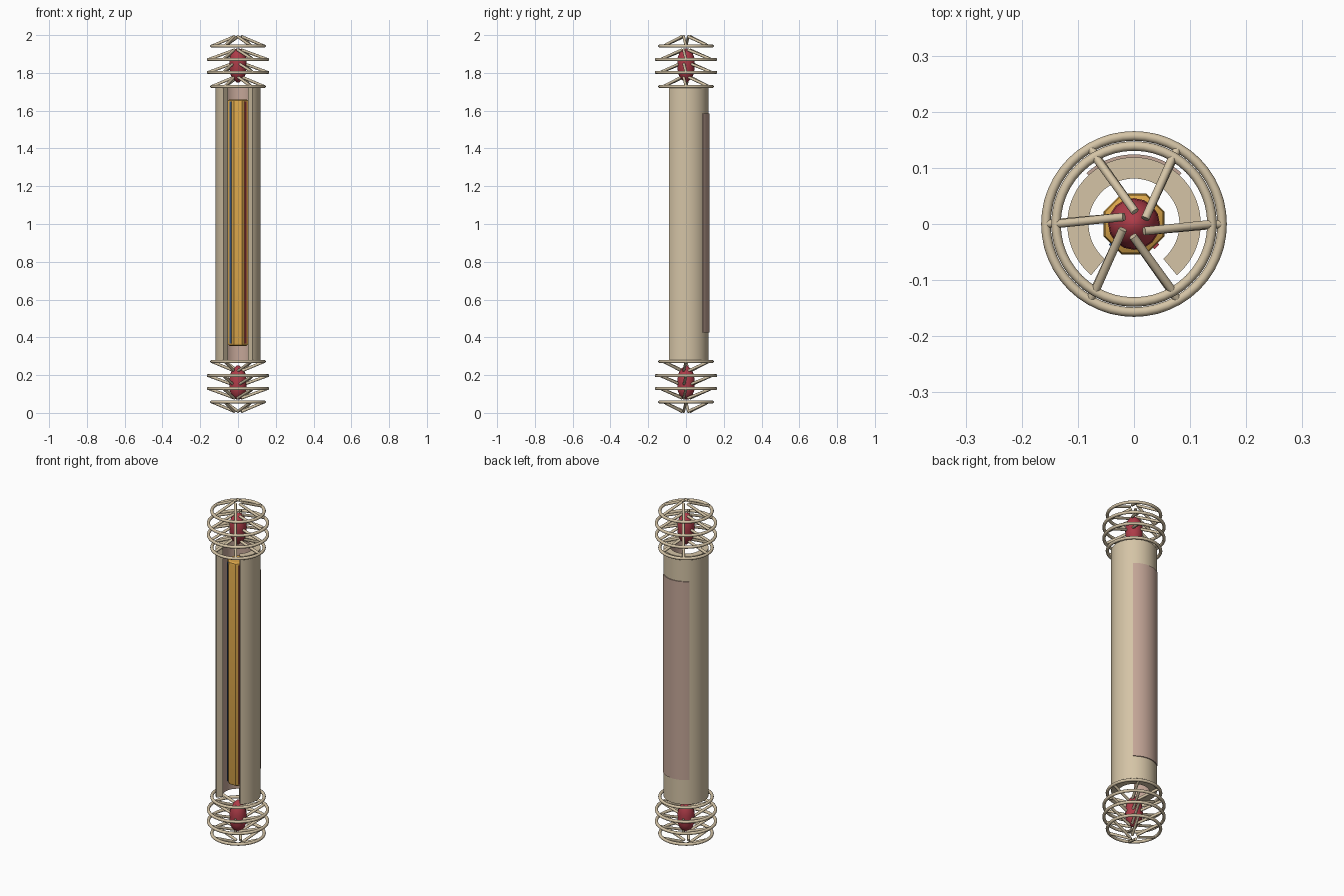
import bpy, bmesh, math
from mathutils import Vector, Matrix

if "Cube" in bpy.data.objects:
    bpy.data.objects.remove(bpy.data.objects["Cube"])


def material(name, rgb):
    m = bpy.data.materials.new(name)
    m.diffuse_color = (*rgb, 1)
    m.use_nodes = True
    m.node_tree.nodes["Principled BSDF"].inputs["Base Color"].default_value = m.diffuse_color
    return m


TAN = material("warm_tan", (0.66, 0.55, 0.38))
PINK = material("dusty_pink", (0.55, 0.38, 0.31))
GOLD = material("gold", (0.72, 0.39, 0.07))
RED = material("crimson", (0.42, 0.045, 0.065))
BLUE = material("blue", (0.06, 0.16, 0.40))


def finish(name, bm, mats, angle=35):
    bmesh.ops.recalc_face_normals(bm, faces=bm.faces)
    me = bpy.data.meshes.new(name)
    bm.to_mesh(me)
    bm.free()
    ob = bpy.data.objects.new(name, me)
    bpy.context.collection.objects.link(ob)
    for m in mats:
        me.materials.append(m)
    bpy.ops.object.select_all(action='DESELECT')
    ob.select_set(True)
    bpy.context.view_layer.objects.active = ob
    bpy.ops.object.shade_smooth_by_angle(angle=math.radians(angle))
    return ob


def curved_plate(name, r0, r1, half_angle, z0, z1, mats, n=48):
    """Upright arc wall centred on the back; the inner face takes the last material."""
    bm = bmesh.new()
    sections = []
    for i in range(n + 1):
        a = math.radians(90 - half_angle + 2 * half_angle * i / n)
        c, s = math.cos(a), math.sin(a)
        sections.append([bm.verts.new((r * c, r * s, z))
                         for r, z in ((r0, z0), (r1, z0), (r1, z1), (r0, z1))])
    for p, q in zip(sections, sections[1:]):
        for k in range(4):
            f = bm.faces.new((p[k], p[(k + 1) % 4], q[(k + 1) % 4], q[k]))
            if k == 3:
                f.material_index = len(mats) - 1
    bm.faces.new(sections[0])
    bm.faces.new(sections[-1][::-1])
    return finish(name, bm, mats)


def lathe(name, profile, n, mat, angle, turn=0.0):
    bm = bmesh.new()
    rings = [[bm.verts.new((r * math.cos(turn + math.tau * i / n),
                            r * math.sin(turn + math.tau * i / n), z))
              for i in range(n)] for r, z in profile]
    for a, b in zip(rings, rings[1:]):
        for i in range(n):
            j = (i + 1) % n
            bm.faces.new((a[i], a[j], b[j], b[i]))
    bm.faces.new(rings[0][::-1])
    bm.faces.new(rings[-1])
    return finish(name, bm, [mat], angle)


def rod(bm, p, q, r):
    d = q - p
    mat = Matrix.Translation((p + q) / 2) @ d.to_track_quat('Z', 'Y').to_matrix().to_4x4()
    bmesh.ops.create_cone(bm, cap_ends=True, segments=12, radius1=r, radius2=r,
                          depth=d.length, matrix=mat)


# Open-fronted casing with a pink lining, and the panel on its back
curved_plate("casing", 0.081, 0.119, 140, 0.28, 1.73, [TAN, PINK])
curved_plate("back_panel", 0.117, 0.124, 43, 0.425, 1.585, [PINK])

# Eight-sided core with softened ends
R = 0.0585
lathe("core", [(R - 0.012, 0.355), (R - 0.003, 0.36), (R, 0.372),
               (R, 1.643), (R - 0.003, 1.655), (R - 0.012, 1.66)],
      8, GOLD, 25, math.pi / 8)

# Coloured strips on the two slanted front faces of the core
for name, mat, deg in (("red_strip", RED, -45), ("blue_strip", BLUE, -135)):
    bm = bmesh.new()
    m = (Matrix.Rotation(math.radians(deg), 4, 'Z') @ Matrix.Translation((0.0545, 0, 1.0075))
         @ Matrix.Diagonal((0.006, 0.012, 1.28, 1)))
    bmesh.ops.create_cube(bm, size=1, matrix=m)
    finish(name, bm, [mat])

# End cages: four rings with sloping twisted spokes around a gem, mirrored top to bottom
RINGS = ((1.728, 0.139), (1.803, 0.157), (1.871, 0.157), (1.942, 0.139))
GEM = ((0.008, 1.75), (0.026, 1.768), (0.039, 1.79), (0.045, 1.82), (0.046, 1.85),
       (0.044, 1.88), (0.035, 1.905), (0.02, 1.922), (0.006, 1.93))
for end in ("top", "bottom"):
    def flip(z):
        return z if end == "top" else 2.0 - z

    for k, (z, r) in enumerate(RINGS):
        bpy.ops.mesh.primitive_torus_add(location=(0, 0, flip(z)), major_radius=r,
                                         minor_radius=0.0085, major_segments=48, minor_segments=10)
        ring = bpy.context.object
        ring.name = f"{end}_ring_{k + 1}"
        ring.data.materials.append(TAN)
        bpy.ops.object.shade_smooth()
        bm = bmesh.new()
        for i in range(6):
            a = i * math.pi / 3
            b = a - math.radians(35)
            rod(bm, Vector((r * math.cos(a), r * math.sin(a), flip(z))),
                Vector((0.022 * math.cos(b), 0.022 * math.sin(b), flip(z + 0.051))), 0.0075)
        finish(f"{end}_spokes_{k + 1}", bm, [TAN], 50)
    lathe(f"{end}_gem", [(r, flip(z)) for r, z in GEM], 16, RED, 50)
